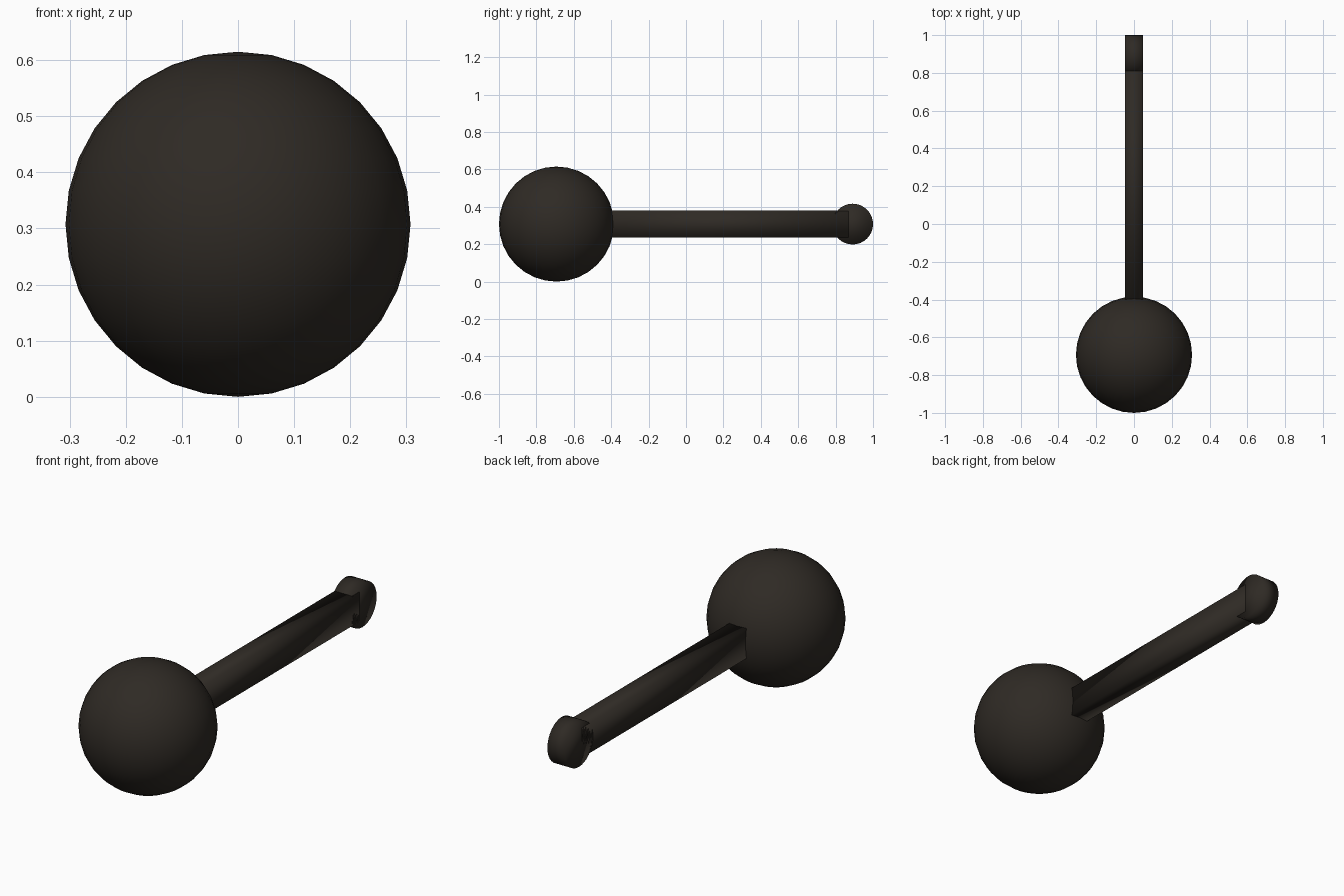
import bpy
from math import pi

if "Cube" in bpy.data.objects:
    bpy.data.objects.remove(bpy.data.objects["Cube"])

CZ = 0.3075   # height of the common axis
WIDTH = 0.094 # thickness of handle and end knob

mat = bpy.data.materials.new("dark_brown")
mat.diffuse_color = (0.028, 0.023, 0.018, 1)
mat.use_nodes = True
mat.node_tree.nodes["Principled BSDF"].inputs["Base Color"].default_value = mat.diffuse_color


def finish(name):
    ob = bpy.context.object
    ob.name = name
    ob.data.materials.append(mat)
    bpy.ops.object.transform_apply(location=False, rotation=True, scale=True)
    bpy.ops.object.shade_smooth()


# Ball head
bpy.ops.mesh.primitive_uv_sphere_add(segments=32, ring_count=16, radius=0.3075,
                                     location=(0, -0.6925, CZ))
finish("ball_head")

# Flat bar handle, running from inside the ball to the end knob
y0, y1 = -0.42, 0.87
bpy.ops.mesh.primitive_cube_add(size=1, location=(0, (y0 + y1) / 2, CZ))
bpy.context.object.scale = (WIDTH, y1 - y0, 0.146)
finish("handle")

# Round disc at the end of the handle
bpy.ops.mesh.primitive_cylinder_add(vertices=32, radius=0.109, depth=WIDTH,
                                    location=(0, 0.891, CZ), rotation=(0, pi / 2, 0))
finish("end_knob")
